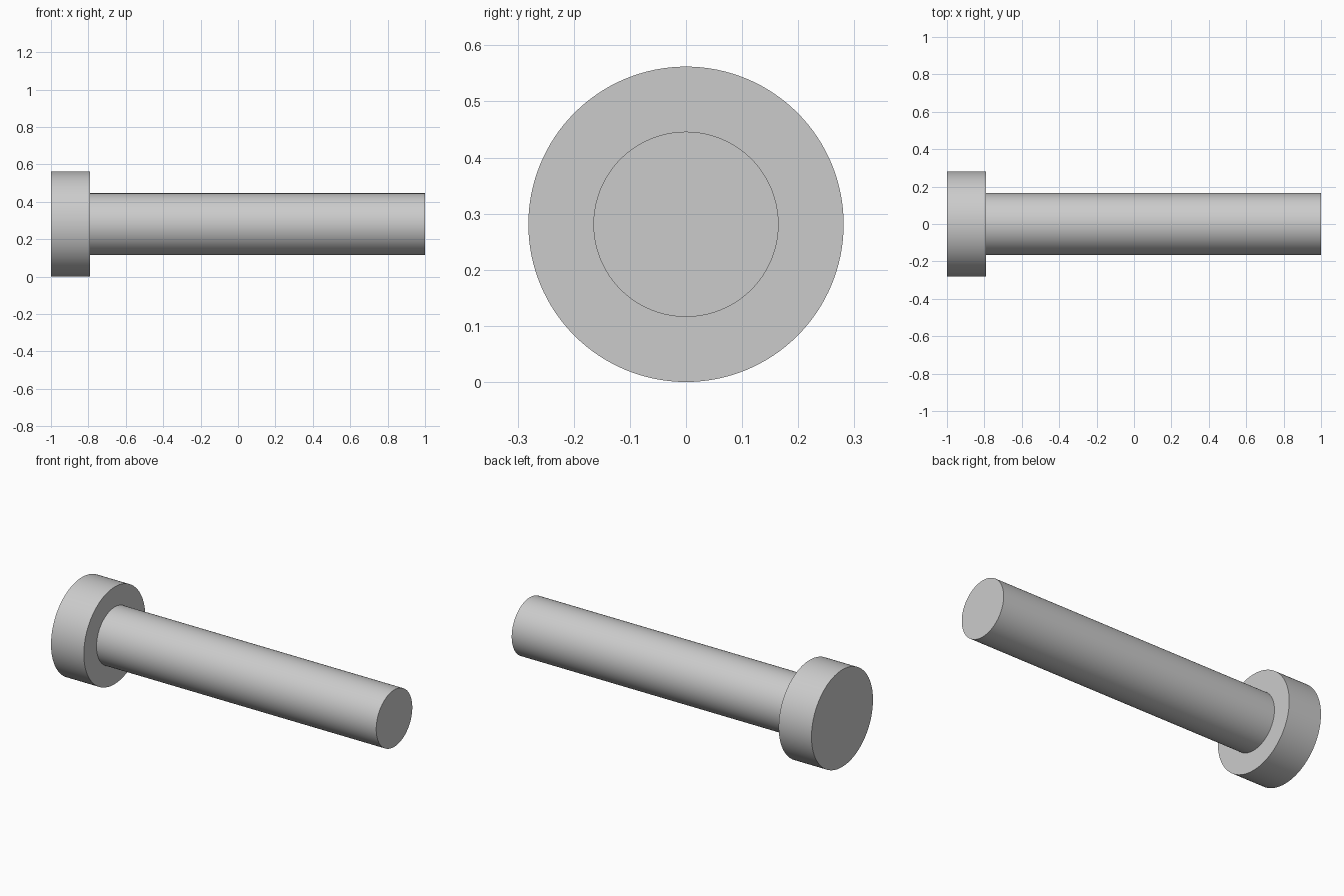
import bpy, bmesh, math
from mathutils import Matrix

if "Cube" in bpy.data.objects:
    bpy.data.objects.remove(bpy.data.objects["Cube"])

SIDES = 128
HEAD_R, SHAFT_R = 0.281, 0.165
X_HEAD, X_STEP, X_TIP = -1.0, -0.79, 1.0

# headed pin: half profile (x, radius) turned around the long axis
profile = [(X_HEAD, HEAD_R), (X_STEP, HEAD_R), (X_STEP, SHAFT_R), (X_TIP, SHAFT_R)]

bm = bmesh.new()
rings = []
for x, r in profile:
    ring = []
    for i in range(SIDES):
        a = math.tau * i / SIDES
        ring.append(bm.verts.new((x, r * math.cos(a), HEAD_R + r * math.sin(a))))
    rings.append(ring)

# side walls and the step under the head
for lower, upper in zip(rings, rings[1:]):
    for i in range(SIDES):
        j = (i + 1) % SIDES
        bm.faces.new((lower[i], lower[j], upper[j], upper[i]))

# flat end caps
bm.faces.new(rings[0])
bm.faces.new(rings[-1])
bmesh.ops.recalc_face_normals(bm, faces=bm.faces)

mesh = bpy.data.meshes.new("headed_pin")
bm.to_mesh(mesh)
bm.free()
pin = bpy.data.objects.new("headed_pin", mesh)
bpy.context.collection.objects.link(pin)

# smooth barrels, sharp rims
bpy.context.view_layer.objects.active = pin
pin.select_set(True)
bpy.ops.object.shade_smooth_by_angle(angle=math.radians(30))
